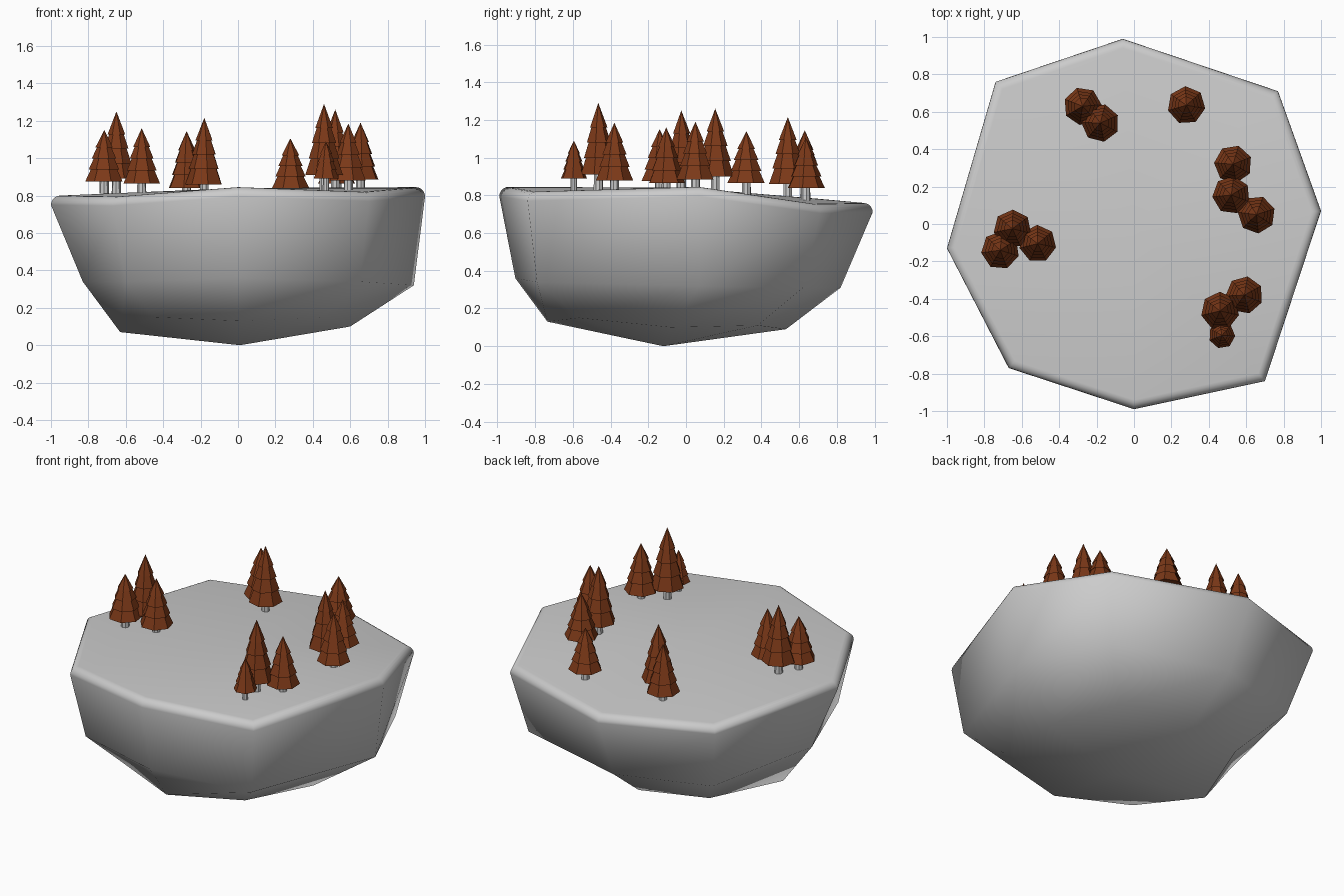
import bpy, bmesh, random
from math import sin, cos, pi, tau

if "Cube" in bpy.data.objects:
    bpy.data.objects.remove(bpy.data.objects["Cube"])

random.seed(4)


def make_object(name, bm, smooth=False, mat=None):
    bmesh.ops.recalc_face_normals(bm, faces=bm.faces)
    for f in bm.faces:
        f.smooth = smooth
    me = bpy.data.meshes.new(name)
    bm.to_mesh(me)
    bm.free()
    ob = bpy.data.objects.new(name, me)
    bpy.context.collection.objects.link(ob)
    if mat:
        me.materials.append(mat)
    return ob


def loft(name, rings, bottom, top, smooth=False, mat=None):
    """Skin stacked rings of points, closed by a fan to a point at each end."""
    bm = bmesh.new()
    loops = [[bm.verts.new(p) for p in r] for r in rings]
    n = len(loops[0])
    lo, hi = bm.verts.new(bottom), bm.verts.new(top)
    for i in range(n):
        j = (i + 1) % n
        for a, b in zip(loops, loops[1:]):
            bm.faces.new((a[i], a[j], b[j], b[i]))
        bm.faces.new((lo, loops[0][j], loops[0][i]))
        bm.faces.new((hi, loops[-1][i], loops[-1][j]))
    return make_object(name, bm, smooth, mat)


# Floating rock: eight columns, three irregular rings, rounded rim
low = [(-.03, .53, .09), (-.45, .40, .10), (-.63, -.10, .07), (-.45, -.55, .15),
       (0, -.735, .13), (.45, -.57, .15), (.60, -.08, .10), (.42, .38, .11)]
mid = [(-.05, .82, .31), (-.64, .64, .32), (-.83, -.11, .34), (-.60, -.71, .34),
       (0, -.905, .36), (.65, -.79, .34), (.94, .07, .32), (.70, .62, .31)]
rim = [(-.06, .99, .76), (-.74, .76, .78), (-1, -.13, .80), (-.67, -.77, .795),
       (0, -.99, .845), (.70, -.84, .82), (1, .07, .845), (.77, .71, .755)]
R = .05
rings = [low, mid]
for k in range(6):
    a = k / 5 * pi / 2
    s, drop = 1 - R * (1 - cos(a)), R * (1 - sin(a))
    rings.append([(x * s, y * s, z - drop) for x, y, z in rim])
loft("island_rock", rings, (.01, -.12, 0), (0, 0, .84), smooth=True)

# Trees
brown = bpy.data.materials.new("brown_foliage")
brown.diffuse_color = (.2, .04, .009, 1)
brown.use_nodes = True
brown.node_tree.nodes["Principled BSDF"].inputs["Base Color"].default_value = brown.diffuse_color


def circle(x, y, z, r, n, turn):
    return [(x + r * cos(turn + tau * i / n), y + r * sin(turn + tau * i / n), z)
            for i in range(n)]


# Tier outline as (radius, height) fractions of the foliage
tiers = [(1, 0), (.66, .27), (.82, .23), (.50, .49),
         (.65, .45), (.34, .70), (.47, .66)]


def tree(i, x, y, base, tip, r):
    turn = random.uniform(0, tau)
    h = tip - base
    loft(f"foliage_{i}", [circle(x, y, base + h * t, r * q, 7, turn) for q, t in tiers],
         (x, y, base + .02 * h), (x, y, tip), mat=brown)
    ground = .83 - .09 * max(y, 0)
    t = r * .25
    loft(f"trunk_{i}", [circle(x, y, ground - .02, t, 8, turn),
                        circle(x, y, base + .05, t * .9, 8, turn)],
         (x, y, ground - .02), (x, y, base + .05))


# x, y, foliage base, tip, radius
spots = [(-.715, -.14, .875, 1.15, .103), (-.65, -.025, .89, 1.25, .102),
         (-.515, -.105, .865, 1.16, .100), (-.275, .63, .84, 1.145, .102),
         (-.18, .54, .86, 1.215, .102), (.28, .635, .84, 1.105, .102),
         (.53, .32, .865, 1.14, .102), (.52, .155, .90, 1.26, .102),
         (.655, .05, .885, 1.19, .101), (.59, -.38, .88, 1.185, .101),
         (.46, -.465, .91, 1.29, .103), (.47, -.595, .89, 1.09, .071)]
for i, s in enumerate(spots, 1):
    tree(i, *s)
